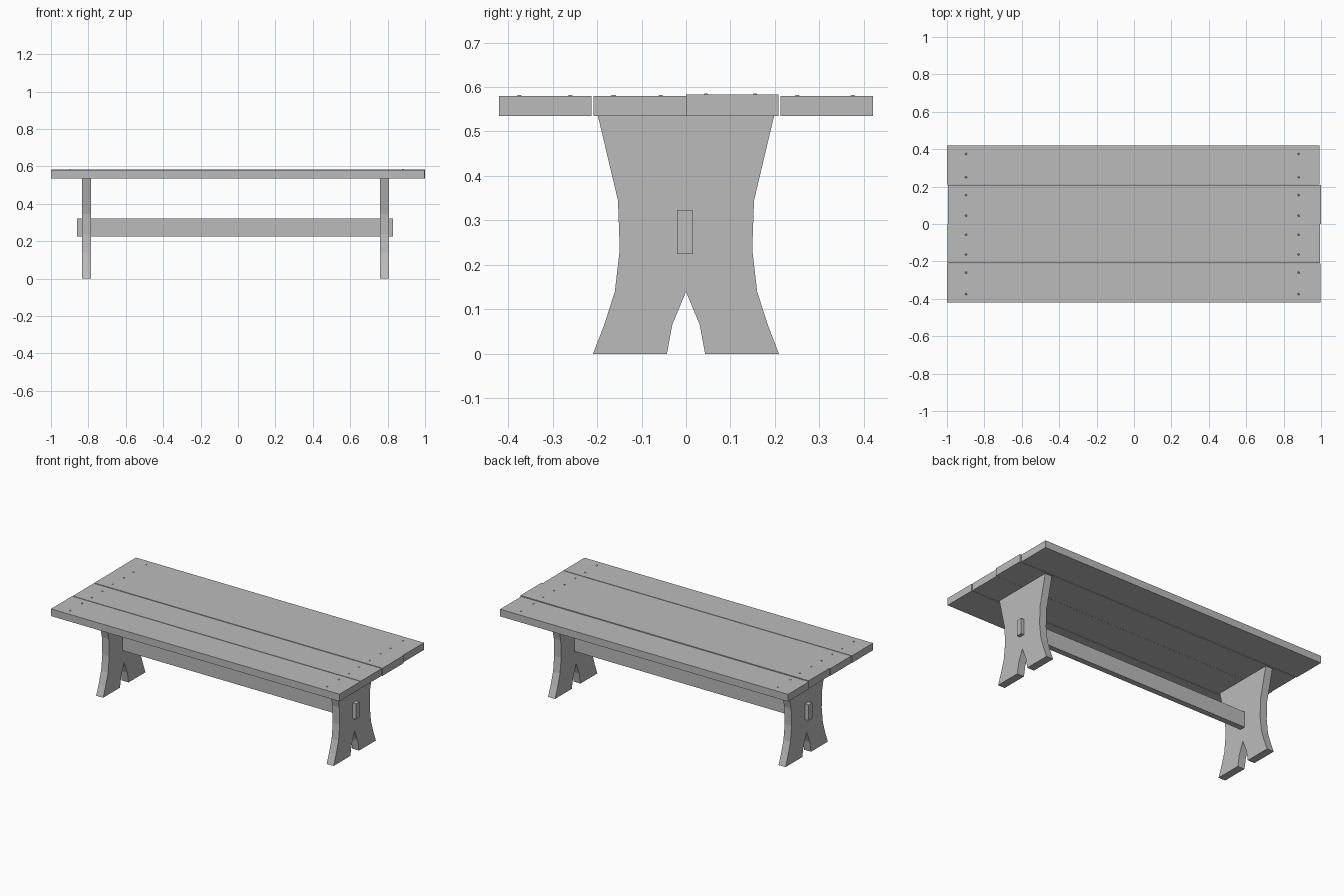
import bpy
import bmesh

cube = bpy.data.objects.get("Cube")
if cube:
    bpy.data.objects.remove(cube, do_unlink=True)


def make_material(name, value):
    mat = bpy.data.materials.new(name)
    mat.use_nodes = True
    colour = (value, value, value, 1)
    mat.diffuse_color = colour
    mat.node_tree.nodes["Principled BSDF"].inputs["Base Color"].default_value = colour
    return mat


grey = make_material("plain grey", 0.5)


def finish(name, bm):
    bmesh.ops.recalc_face_normals(bm, faces=bm.faces)
    mesh = bpy.data.meshes.new(name)
    bm.to_mesh(mesh)
    bm.free()
    mesh.materials.append(grey)
    obj = bpy.data.objects.new(name, mesh)
    bpy.context.collection.objects.link(obj)
    return obj


def prism(name, outline, x0, x1):
    """Extrude a (y, z) outline along x."""
    bm = bmesh.new()
    face = bm.faces.new([bm.verts.new((x0, y, z)) for y, z in outline])
    ext = bmesh.ops.extrude_face_region(bm, geom=[face])
    verts = [v for v in ext["geom"] if isinstance(v, bmesh.types.BMVert)]
    bmesh.ops.translate(bm, verts=verts, vec=(x1 - x0, 0, 0))
    return finish(name, bm)


def box(name, x0, x1, y0, y1, z0, z1):
    return prism(name, [(y0, z0), (y1, z0), (y1, z1), (y0, z1)], x0, x1)


# Top boards: x start, x end, y start, y end, top height
boards = {
    "front_board": (-1.0, 0.996, -0.42, -0.212, 0.58),
    "front_middle_board": (-0.998, 0.995, -0.208, -0.0005, 0.58),
    "back_middle_board": (-0.995, 1.0, 0.0005, 0.208, 0.583),
    "back_board": (-1.0, 0.992, 0.212, 0.42, 0.58),
}
nail_rows = {
    "front_board": (-0.375, -0.26),
    "front_middle_board": (-0.163, -0.057),
    "back_middle_board": (0.045, 0.155),
    "back_board": (0.25, 0.375),
}
for name, (x0, x1, y0, y1, top) in boards.items():
    box(name, x0, x1, y0, y1, 0.535, top)
    # Low domed nail heads near each end
    bm = bmesh.new()
    for x in (-0.898, 0.88):
        for y in nail_rows[name]:
            cone = bmesh.ops.create_cone(bm, cap_ends=True, segments=8, radius1=0.006,
                                         radius2=0.003, depth=0.003)
            bmesh.ops.translate(bm, verts=cone["verts"], vec=(x, y, top + 0.001))
    finish(name + "_nails", bm)

# Trestle legs with a waisted outline and a pointed notch between the feet
half = [(0.198, 0.535), (0.153, 0.345), (0.149, 0.235), (0.16, 0.14),
        (0.184, 0.065), (0.209, 0), (0.043, 0), (0.031, 0.065)]
outline = half + [(0, 0.14)] + [(-y, z) for y, z in reversed(half)]
prism("right_leg", outline, -0.835, -0.787)
prism("left_leg", outline, 0.76, 0.808)

# Stretcher beam passing through both legs
box("stretcher", -0.86, 0.83, -0.02, 0.016, 0.224, 0.322)
